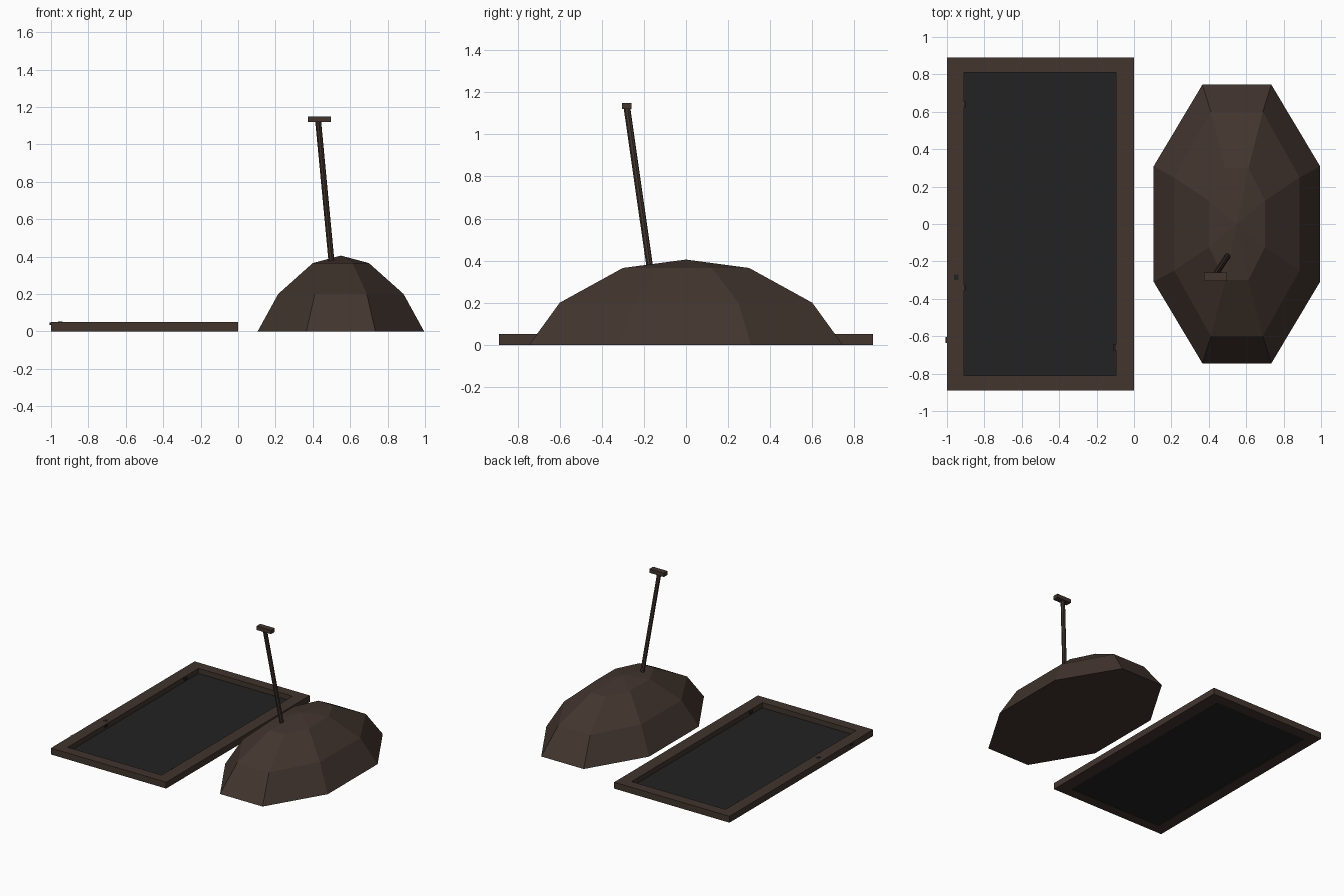
import bpy, bmesh, math
from mathutils import Vector

if "Cube" in bpy.data.objects:
    bpy.data.objects.remove(bpy.data.objects["Cube"])


def material(name, rgb):
    m = bpy.data.materials.new(name)
    m.diffuse_color = (*rgb, 1)
    m.use_nodes = True
    m.node_tree.nodes["Principled BSDF"].inputs["Base Color"].default_value = m.diffuse_color
    return m


EARTH = material("dark_earth", (0.054, 0.035, 0.027))
PIT = material("pit_black", (0.016, 0.016, 0.016))


def finish(name, bm, mat):
    bmesh.ops.recalc_face_normals(bm, faces=bm.faces)
    me = bpy.data.meshes.new(name)
    bm.to_mesh(me)
    bm.free()
    me.materials.append(mat)
    ob = bpy.data.objects.new(name, me)
    bpy.context.collection.objects.link(ob)
    return ob


def box(name, centre, size, mat):
    bm = bmesh.new()
    bmesh.ops.create_cube(bm, size=1)
    for v in bm.verts:
        v.co = Vector(c + s * k for c, s, k in zip(centre, size, v.co))
    return finish(name, bm, mat)


# Rectangular earth rim around the pit
bm = bmesh.new()
loops = []
for x0, x1, y, z in ((-1, 0, .89, 0), (-1, 0, .89, .05),
                     (-.91, -.095, .81, .05), (-.91, -.095, .81, 0)):
    loops.append([bm.verts.new(p) for p in
                  ((x0, -y, z), (x1, -y, z), (x1, y, z), (x0, y, z))])
for a, b in zip(loops, loops[1:] + loops[:1]):
    for i in range(4):
        j = (i + 1) % 4
        bm.faces.new((a[i], a[j], b[j], b[i]))
finish("pit_rim", bm, EARTH)

# Dark pit floor
box("pit_floor", (-.5025, 0, .006), (.815, 1.62, .008), PIT)

# Faceted mound: stacked octagon rings closed by an apex and a flat base
bm = bmesh.new()
k = 1 / math.cos(math.pi / 8)
rings = []
for hx, hy, z in ((.445, .745, 0), (.335, .6, .2), (.15, .3, .365)):
    ring = []
    for i in range(8):
        a = (i + .5) * math.pi / 4
        ring.append(bm.verts.new((.55 + hx * k * math.cos(a), hy * k * math.sin(a), z)))
    rings.append(ring)
apex = bm.verts.new((.55, 0, .405))
for i in range(8):
    j = (i + 1) % 8
    for a, b in zip(rings, rings[1:]):
        bm.faces.new((a[i], a[j], b[j], b[i]))
    bm.faces.new((rings[-1][i], rings[-1][j], apex))
bm.faces.new(rings[0])
finish("earth_mound", bm, EARTH)

# Leaning shovel shaft
low, high = Vector((.505, -.165, .32)), Vector((.428, -.282, 1.135))
axis = high - low
bm = bmesh.new()
bmesh.ops.create_cone(bm, cap_ends=True, segments=8, radius1=.016, radius2=.016,
                      depth=axis.length)
shaft = finish("shovel_shaft", bm, EARTH)
shaft.rotation_euler = axis.to_track_quat('Z', 'Y').to_euler()
shaft.location = (low + high) / 2

# Shovel grip
box("shovel_grip", (.436, -.281, 1.135), (.125, .046, .03), EARTH)

# Tiny dark clods on the rim and mound
for i, p in enumerate(((-.95, -.285, .045), (-.912, -.34, .04), (-.91, .64, .035),
                       (-.097, -.66, .035), (-.995, -.62, .04))):
    box(f"clod_{i + 1}", p, (.024, .03, .014), PIT)
